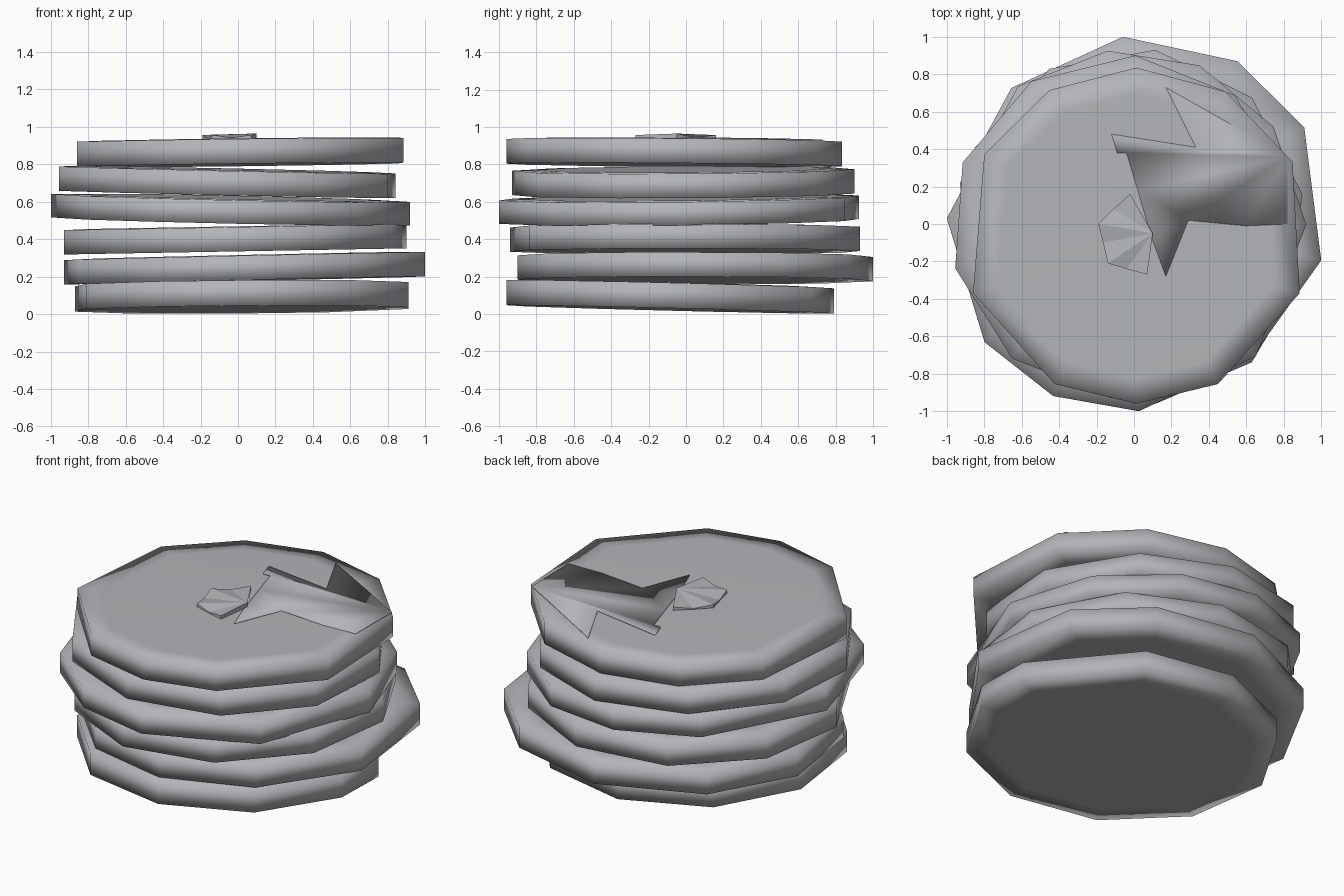
import bpy
import bmesh
from math import cos, sin, radians

cube = bpy.data.objects.get("Cube")
if cube:
    bpy.data.objects.remove(cube, do_unlink=True)

grey = bpy.data.materials.new("plain_grey")
grey.use_nodes = True
COLOUR = (0.45, 0.46, 0.48, 1)
grey.diffuse_color = COLOUR
grey.node_tree.nodes["Principled BSDF"].inputs["Base Color"].default_value = COLOUR


def finish(bm, name, smooth):
    bmesh.ops.recalc_face_normals(bm, faces=bm.faces)
    for f in bm.faces:
        f.smooth = smooth
    mesh = bpy.data.meshes.new(name)
    bm.to_mesh(mesh)
    bm.free()
    mesh.materials.append(grey)
    obj = bpy.data.objects.new(name, mesh)
    bpy.context.collection.objects.link(obj)
    return obj


def fit(values, low, high):
    """Spread values evenly over the range low to high."""
    a, b = min(values), max(values)
    return [low + (v - a) * (high - low) / (b - a) for v in values]


def pancake(name, x0, x1, y0, y1, z, height, slope_x, slope_y, corners):
    """Uneven ten-sided soft disc, sheared so that it lies slightly tilted."""
    xs = fit([cos(radians(c)) for c in corners], x0, x1)
    ys = fit([sin(radians(c)) for c in corners], y0, y1)
    cx, cy = (x0 + x1) / 2, (y0 + y1) / 2
    bm = bmesh.new()
    rings = []
    for scale, level in ((0.85, 0), (1, 0), (1, height), (0.85, height + 0.004)):
        ring = []
        for px, py in zip(xs, ys):
            x, y = (px - cx) * scale, (py - cy) * scale
            ring.append(bm.verts.new((cx + x, cy + y, z + level + slope_x * x + slope_y * y)))
        rings.append(ring)
    count = len(corners)
    for low, high in zip(rings, rings[1:]):
        for i in range(count):
            j = (i + 1) % count
            bm.faces.new((low[i], low[j], high[j], high[i]))
    bm.faces.new(rings[0][::-1])
    bm.faces.new(rings[-1])
    return finish(bm, name, True)


# Stack, from the bottom up: x range, y range, base height, thickness, slopes, corner directions
STACK = [
    (-0.87, 0.91, -0.96, 0.79, 0.025, 0.135, 0.008, -0.025,
     (12, 60, 96, 132, 168, 204, 240, 276, 312, 348)),
    (-0.93, 1.0, -0.9, 1.0, 0.18, 0.13, 0.022, -0.003,
     (29, 59, 96, 135, 170, 205, 240, 272, 306, 345)),
    (-0.93, 0.9, -0.94, 0.93, 0.335, 0.13, 0.018, 0, range(10, 360, 36)),
    (-1.0, 0.92, -1.0, 0.925, 0.495, 0.125, -0.022, 0.012,
     (2, 35, 66, 96, 127, 176, 218, 246, 274, 316)),
    (-0.955, 0.84, -0.93, 0.9, 0.64, 0.13, -0.022, 0.006, range(14, 360, 36)),
    (-0.86, 0.885, -0.96, 0.835, 0.797, 0.132, 0.012, -0.008,
     (26, 59, 90, 120, 151, 200, 242, 270, 298, 340)),
]
for n, spec in enumerate(STACK, 1):
    pancake(f"pancake_{n}", *spec)

# Jagged syrup puddle: thin plate with softened edges
OUTLINE = [(-0.12, 0.48), (0.33, 0.41), (0.17, 0.73), (0.82, 0.36), (0.82, 0),
           (0.6, -0.01), (0.29, 0.02), (0.17, -0.28), (0.09, -0.06),
           (0.02, 0.18), (-0.04, 0.38), (-0.09, 0.38)]
bm = bmesh.new()
base = bm.faces.new([bm.verts.new((x, y, 0.932 + 0.008 * x - 0.008 * y)) for x, y in OUTLINE])
top = bmesh.ops.extrude_face_region(bm, geom=[base])
for v in top["geom"]:
    if isinstance(v, bmesh.types.BMVert):
        v.co.z += 0.006
finish(bm, "syrup_puddle", True)

# Crumpled butter pat: a pleated fan around an off-centre peak
RIM = [(0.07, -0.27), (-0.04, -0.24), (-0.14, -0.21), (-0.165, -0.1), (-0.19, 0),
       (-0.11, 0.08), (-0.02, 0.16), (0.02, 0.05)]
bm = bmesh.new()
peak = bm.verts.new((0.1, -0.05, 0.965))
rim = [bm.verts.new((x, y, 0.942 if i % 2 else 0.957)) for i, (x, y) in enumerate(RIM)]
outer = [bm.verts.new((x, y, 0.936)) for x, y in RIM]
foot = bm.verts.new((0.1, -0.05, 0.936))
for i in range(len(RIM) - 1):
    bm.faces.new((peak, rim[i + 1], rim[i]))
    bm.faces.new((rim[i], rim[i + 1], outer[i + 1], outer[i]))
    bm.faces.new((foot, outer[i], outer[i + 1]))
bm.faces.new((peak, rim[0], outer[0], foot))
bm.faces.new((rim[-1], peak, foot, outer[-1]))
finish(bm, "butter_pat", False)
